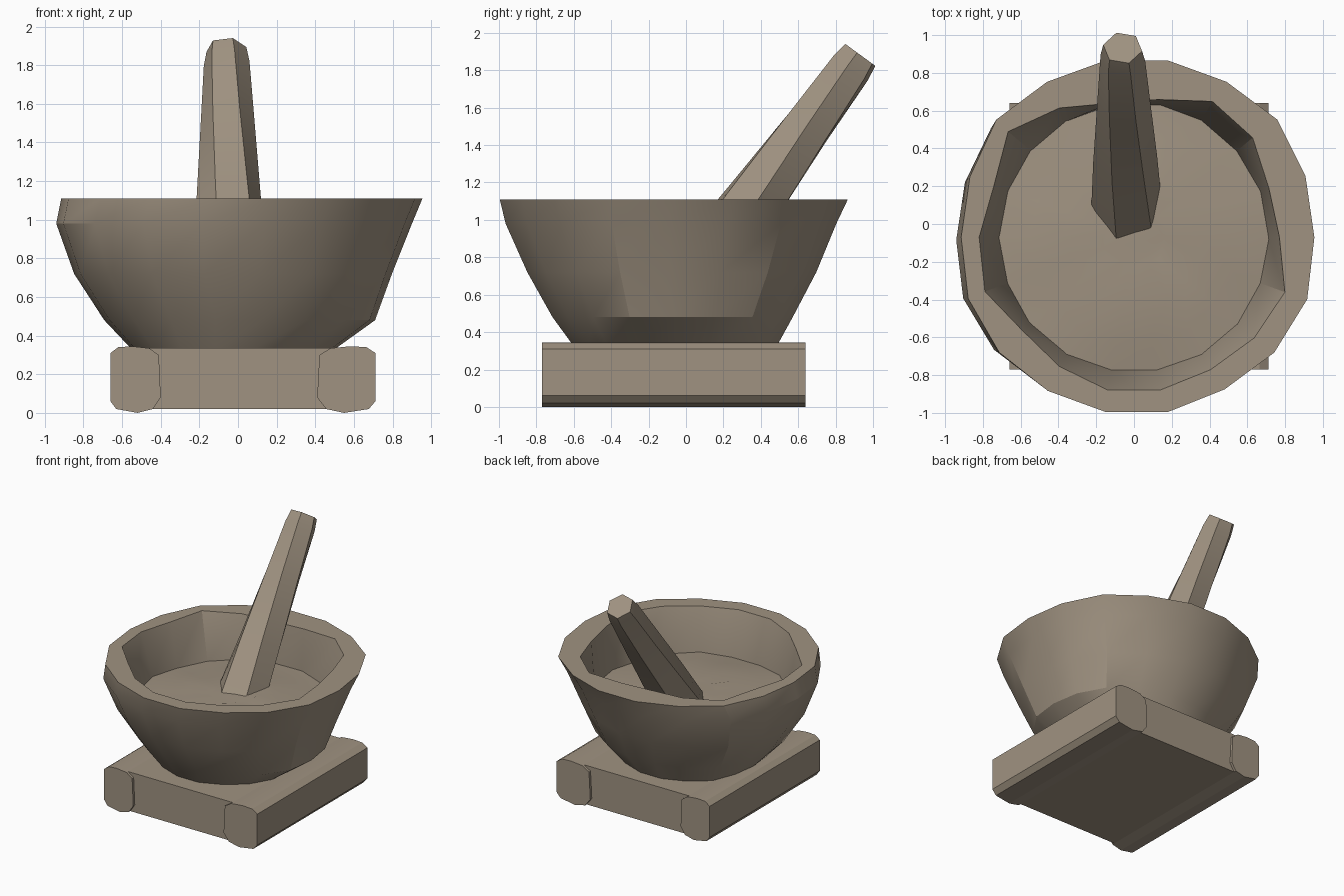
import bpy, bmesh, math, random
from mathutils import Vector

random.seed(7)
if "Cube" in bpy.data.objects:
    bpy.data.objects.remove(bpy.data.objects["Cube"])

stone = bpy.data.materials.new("warm grey stone")
stone.use_nodes = True
colour = (0.35, 0.29, 0.22, 1)
stone.diffuse_color = colour
stone.node_tree.nodes["Principled BSDF"].inputs["Base Color"].default_value = colour


def loft(name, rings, angle):
    """Skin a list of equal-sized point rings and cap both ends."""
    bm = bmesh.new()
    loops = [[bm.verts.new(p) for p in ring] for ring in rings]
    n = len(loops[0])
    for a, b in zip(loops, loops[1:]):
        for i in range(n):
            j = (i + 1) % n
            bm.faces.new((a[i], a[j], b[j], b[i]))
    bm.faces.new(loops[0][::-1])
    bm.faces.new(loops[-1])
    bmesh.ops.recalc_face_normals(bm, faces=bm.faces)
    mesh = bpy.data.meshes.new(name)
    bm.to_mesh(mesh)
    bm.free()
    mesh.materials.append(stone)
    obj = bpy.data.objects.new(name, mesh)
    bpy.context.collection.objects.link(obj)
    bpy.ops.object.select_all(action='DESELECT')
    obj.select_set(True)
    bpy.context.view_layer.objects.active = obj
    bpy.ops.object.shade_smooth_by_angle(angle=math.radians(angle))
    return obj


def ring(radii, z, cx=0, cy=-0.07, sx=1, sy=1, rough=0):
    """Horizontal ring with one radius per equal turn step."""
    pts = []
    for i, r in enumerate(radii):
        a = math.tau * i / len(radii)
        r += random.uniform(-rough, rough)
        pts.append((cx + r * sx * math.cos(a), cy + r * sy * math.sin(a), z))
    return pts


# Bowl: uneven hewn outside, flat rim, hollow inside
outer = [.94, .95, .97, .95, .95, .95, .95, .97, .94,
         .93, .95, .95, .94, .94, .94, .93, .95, .96]
inner = [.77, .76, .82, .83, .74, .72, .79, .87, .79,
         .82, .84, .77, .79, .82, .82, .81, .83, .85]
floor = [.71] * len(outer)
loft("bowl", [
    ring(outer, .32, -.03, -.06, .55, .58),
    ring(outer, .48, .005, -.075, .75, .69),
    ring(outer, .72, -.03, -.08, .88, .83),
    ring(outer, .98, -.025, -.085, .985, .95),
    ring(outer, 1.11, .015),
    ring(inner, 1.11),
    ring(floor, .76),
    ring(floor, .70),
], 24)

# Ground contents: lumpy mound inside the bowl
levels = [(.72, .70), (.72, .77), (.55, .79), (.36, .81), (.16, .82)]
lumpy = []
for radius, z in levels:
    pts = ring([radius] * 18, z, rough=.02 if radius < .7 else 0)
    lumpy.append([(x, y, h + random.uniform(-.012, .012)) for x, y, h in pts])
loft("ground_contents", lumpy, 40)

# Pestle: leaning, tapered, slightly twisted six-sided shaft
foot, tip = Vector((-.04, .055, .68)), Vector((-.06, .932, 1.882))
axis = (tip - foot).normalized()
side = Vector((1, 0, 0))
across = axis.cross(side).normalized()
sections = []
for t, r in [(0, .195), (.33, .17), (.68, .14), (.94, .12), (1, .105)]:
    c = foot.lerp(tip, t)
    twist = .25 - .45 * t
    sections.append([c + side * r * math.cos(a) + across * r * math.sin(a)
                     for a in (math.tau * i / 6 + twist for i in range(6))])
loft("pestle", sections, 28)

# Base: two chamfered beams, profile measured outward from the inner side
beam = [(.26, .06), (.23, .02), (.12, 0), (.04, .02), (0, .08),
        (.01, .30), (.06, .335), (.15, .345), (.22, .34), (.26, .31)]
for name, sign, start, widen in (("right_beam", -1, .40, 1), ("left_beam", 1, .41, 1.16)):
    loft(name, [[(sign * (start + x * widen), y, z) for x, z in beam]
                for y in (-.77, .64)], 20)

# Centre slab set slightly back between the beams
slab = [(-.52, .02), (.56, .02), (.60, .31), (.56, .335), (-.52, .335), (-.57, .31)]
loft("centre_slab", [[(x, y, z) for x, z in slab] for y in (-.75, .62)], 20)
